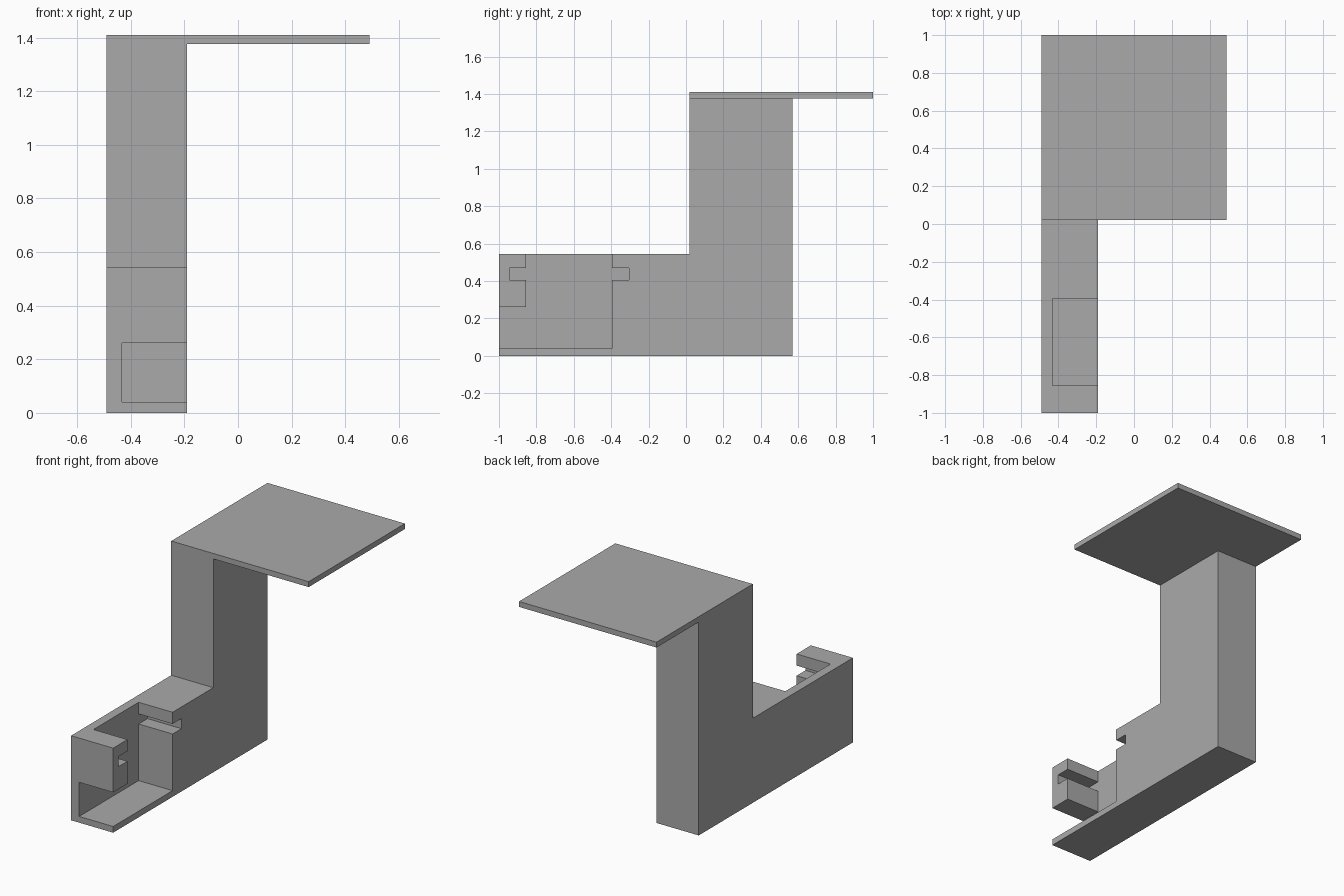
import bpy, bmesh

if "Cube" in bpy.data.objects:
    bpy.data.objects.remove(bpy.data.objects["Cube"])

grey = bpy.data.materials.new("plain grey")
grey.diffuse_color = (0.4, 0.4, 0.4, 1)
grey.use_nodes = True
grey.node_tree.nodes["Principled BSDF"].inputs["Base Color"].default_value = grey.diffuse_color


def extrude_yz(name, profile, x0, x1):
    """Solid made from a (y, z) outline swept from x0 to x1."""
    bm = bmesh.new()
    face = bm.faces.new([bm.verts.new((x0, y, z)) for y, z in profile])
    ext = bmesh.ops.extrude_face_region(bm, geom=[face])
    moved = [v for v in ext["geom"] if isinstance(v, bmesh.types.BMVert)]
    bmesh.ops.translate(bm, verts=moved, vec=(x1 - x0, 0, 0))
    bmesh.ops.recalc_face_normals(bm, faces=bm.faces)
    mesh = bpy.data.meshes.new(name)
    bm.to_mesh(mesh)
    bm.free()
    mesh.materials.append(grey)
    obj = bpy.data.objects.new(name, mesh)
    bpy.context.collection.objects.link(obj)
    return obj


def boolean(target, tool, operation):
    """Apply a boolean and remove the tool object."""
    tool.hide_render = True
    mod = target.modifiers.new(operation.lower(), 'BOOLEAN')
    mod.operation = operation
    mod.solver = 'EXACT'
    mod.object = tool
    bpy.context.view_layer.objects.active = target
    bpy.ops.object.modifier_apply(modifier=mod.name)
    bpy.data.objects.remove(tool)


# L-shaped arm and post
bracket = extrude_yz("bracket", [(-1, 0), (0.57, 0), (0.57, 1.375), (0.02, 1.375),
                                 (0.02, 0.545), (-1, 0.545)], -0.49, -0.19)

# Pocket with two facing slots, open at the top, side and lower front
pocket = extrude_yz("pocket_cutter", [
    (-1.1, 0.04), (-0.395, 0.04),
    (-0.395, 0.405), (-0.305, 0.405), (-0.305, 0.47), (-0.395, 0.47),
    (-0.395, 0.65), (-0.855, 0.65),
    (-0.855, 0.47), (-0.945, 0.47), (-0.945, 0.405), (-0.855, 0.405),
    (-0.855, 0.26), (-1.1, 0.26)], -0.432, -0.1)
boolean(bracket, pocket, 'DIFFERENCE')

# Square top plate
plate = extrude_yz("top_plate", [(0.02, 1.375), (1, 1.375), (1, 1.41), (0.02, 1.41)],
                   -0.49, 0.49)
boolean(bracket, plate, 'UNION')
